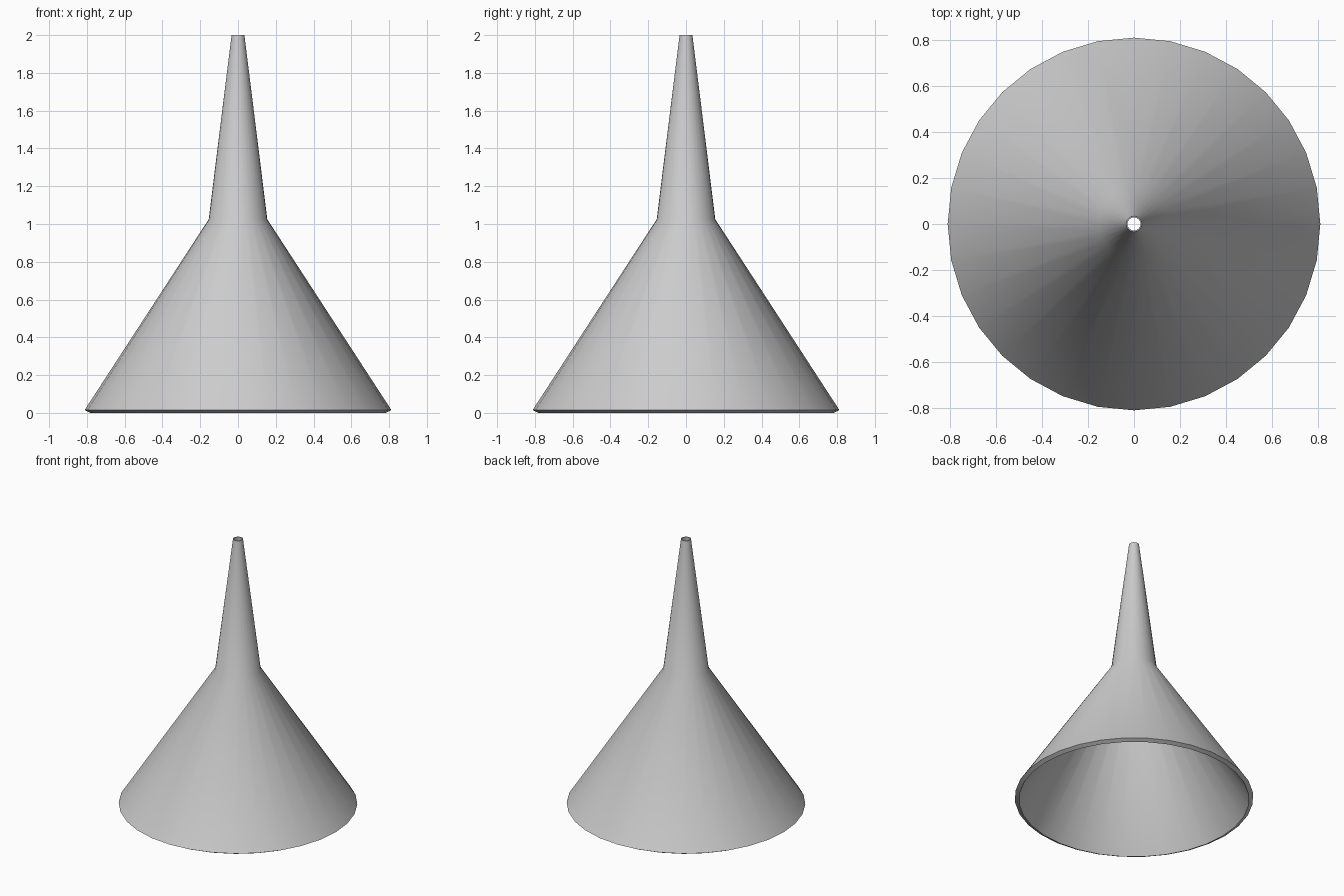
import bpy, bmesh, math

if "Cube" in bpy.data.objects:
    bpy.data.objects.remove(bpy.data.objects["Cube"])

SIDES = 32
# radius, height: outer rim, neck, spout tip, then back down the inner wall
PROFILE = [(0.812, 0.015), (0.155, 1.025), (0.034, 2.0),
           (0.028, 2.0), (0.13, 1.015), (0.783, 0.0)]


def lathe(name, profile):
    bm = bmesh.new()
    rings = [[bm.verts.new((r * math.cos(2 * math.pi * i / SIDES),
                            r * math.sin(2 * math.pi * i / SIDES), z))
              for i in range(SIDES)] for r, z in profile]
    for low, high in zip(rings, rings[1:] + rings[:1]):
        for i in range(SIDES):
            j = (i + 1) % SIDES
            bm.faces.new((low[i], low[j], high[j], high[i])).smooth = True
    bm.normal_update()
    # keep the rim and tip edges crisp
    for e in bm.edges:
        e.smooth = e.calc_face_angle() < math.radians(40)
    mesh = bpy.data.meshes.new(name)
    bm.to_mesh(mesh)
    bm.free()
    obj = bpy.data.objects.new(name, mesh)
    bpy.context.collection.objects.link(obj)
    return obj


# Hollow funnel: wide cone, tapered spout, thin wall
lathe("funnel", PROFILE)
